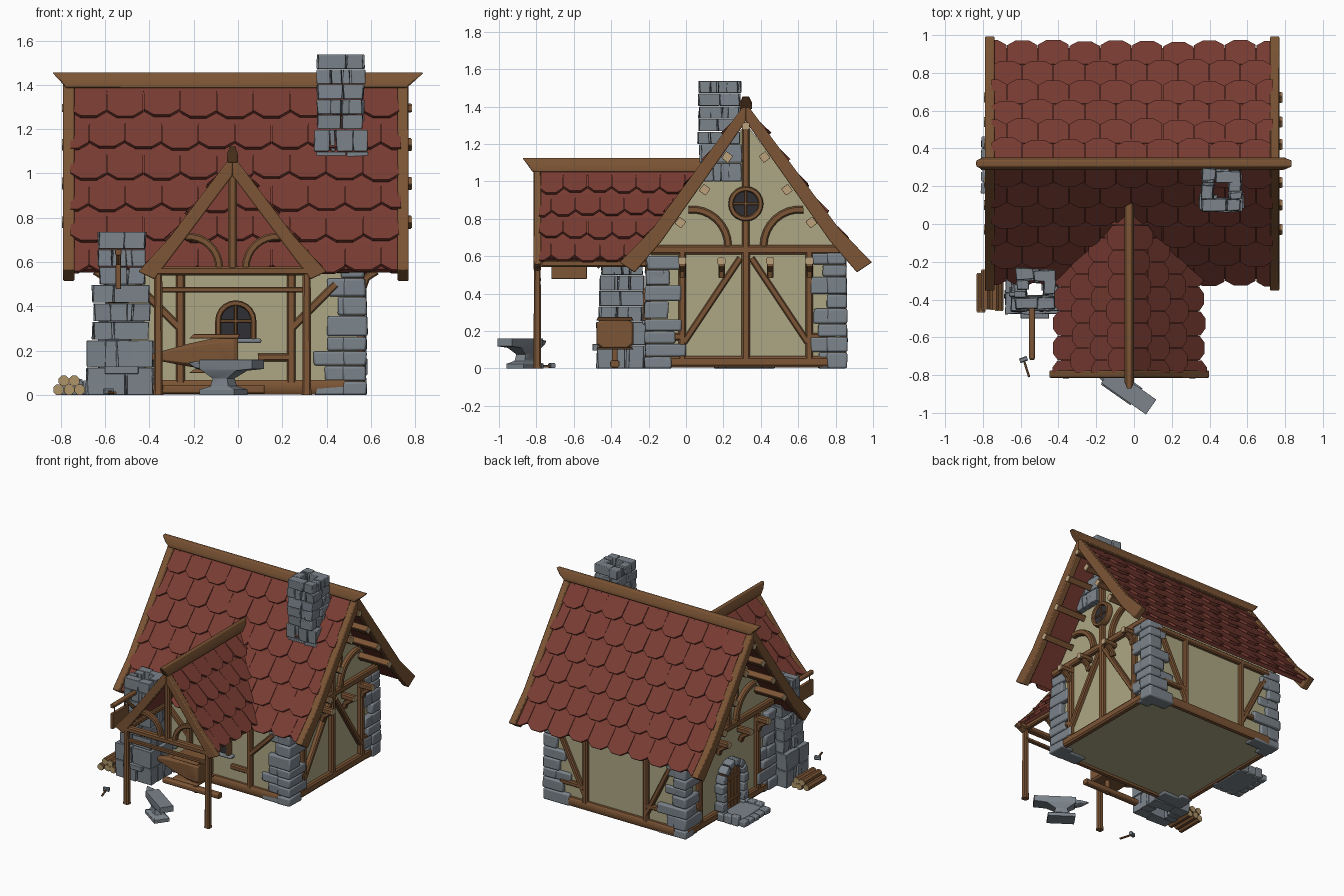
import bpy, bmesh, random
from math import sin, cos, pi, radians
from mathutils import Vector as V, Matrix

if "Cube" in bpy.data.objects:
    bpy.data.objects.remove(bpy.data.objects["Cube"])

random.seed(4)
R = random.uniform
COL = {"wood": (.2, .09, .035), "tile": (.19, .045, .032), "stone": (.2, .23, .26), "plaster": (.42, .39, .23),
       "glass": (.03, .03, .035), "endgrain": (.5, .36, .2), "log": (.42, .3, .14)}
MAT = {}
for k, c in COL.items():
    MAT[k] = bpy.data.materials.new(k)
    MAT[k].diffuse_color = (*c, 1)


def finish(bm, name, mat, bevel=0):
    bmesh.ops.recalc_face_normals(bm, faces=bm.faces)
    me = bpy.data.meshes.new(name)
    bm.to_mesh(me)
    bm.free()
    ob = bpy.data.objects.new(name, me)
    bpy.context.collection.objects.link(ob)
    me.materials.append(MAT[mat])
    if bevel:
        m = ob.modifiers.new("bevel", "BEVEL")
        m.width, m.segments = bevel, 2
    return ob


def loft(bm, rings, closed=False):
    rs = [[bm.verts.new(p) for p in r] for r in rings]
    n = len(rs[0])
    for a, b in zip(rs, rs[1:] + rs[:1] if closed else rs[1:]):
        for i in range(n):
            bm.faces.new((a[i], a[(i + 1) % n], b[(i + 1) % n], b[i]))
    if not closed:
        bm.faces.new(rs[0])
        bm.faces.new(rs[-1])


def box(bm, x0, x1, y0, y1, z0, z1, j=0):
    r = lambda: R(-j, j)
    loft(bm, [[(x + r(), y + r(), z) for x, y in ((x0, y0), (x1, y0), (x1, y1), (x0, y1))] for z in (z0, z1)])


def frustum(bm, *levels):
    loft(bm, [[(a, c, z), (b, c, z), (b, d, z), (a, d, z)] for z, a, b, c, d in levels])


def sweep(bm, path, w, h, n, scale=None, closed=False, c=.6):
    # chamfered rectangle along a path; w is measured along n
    path, n, rings = [V(p) for p in path], V(n), []
    N = len(path)
    for i, p in enumerate(path):
        a, b = (path[i - 1], path[(i + 1) % N]) if closed else (path[max(i - 1, 0)], path[min(i + 1, N - 1)])
        s = (b - a).normalized().cross(n).normalized()
        k = scale[i] / 2 if scale else .5
        rings.append([p + n * w * k * u + s * h * k * v for u, v in
                      ((1, -c), (1, c), (c, 1), (-c, 1), (-1, c), (-1, -c), (-c, -1), (c, -1))])
    loft(bm, rings, closed)


def arc(f, r, a0, a1, k=8):
    return [f(r * cos(radians(a0 + (a1 - a0) * i / k)), r * sin(radians(a0 + (a1 - a0) * i / k))) for i in range(k + 1)]


def prism(bm, pts, f, lo, hi):
    loft(bm, [[f(a, b, t) for a, b in pts] for t in (lo, hi)])


YZ = lambda y, z, x: (x, y, z)
XZ = lambda x, z, y: (x, y, z)
mirror = lambda half, c: [(c + a, b) for a, b in half] + [(c - a, b) for a, b in half[::-1] if a]
NX, NY, NZ = (1, 0, 0), (0, 1, 0), (0, 0, 1)

# plaster walls
bm = bmesh.new()
prism(bm, [(-.19, .015), (.83, .015), (.83, .64), (.32, 1.31), (-.19, .64)], YZ, -.56, .54)
finish(bm, "plaster_walls", "plaster")


# tiled roofs
def tile_roof(name, O, U, D, N, L, rows, lo, hi, width):
    O, U, D, N = V(O), V(U), V(D), V(N)
    bm = bmesh.new()
    at = lambda u, v, n: O + U * u + D * v + N * n
    quad = [(lo, 0), (hi(0), 0), (hi(L - .03), L - .03), (lo, L - .03)]
    loft(bm, [[at(u, v, n) for u, v in quad] for n in (-.025, .003)])
    step = L / rows
    for r in range(rows):
        v0, v1 = r * step, (r + 1) * step
        end = hi((v0 + v1) / 2)
        u = lo - (r % 2) * width / 2
        while u < end - .01:
            e, k = v1 + R(-.008, .008), R(.018, .03)
            pts = [(0, v0), (1, v0), (1, e - .035), (.72, e), (.28, e), (0, e - .035)]
            pts = [(min(max(u + p * (width - .003), lo), end), v) for p, v in pts]
            lift = lambda v: .004 + k * (v - v0) / step
            loft(bm, [[at(a, b, lift(b) - t) for a, b in pts] for t in (.018, 0)])
            u += width
    finish(bm, name, "tile")


for s, side in ((-1, "front"), (1, "back")):
    tile_roof(f"main_roof_{side}", (0, .32, 1.385), NX, (0, s * .598, -.801), (0, s * .801, .598), 1.05, 6,
              -.755, lambda v: .735, .165)
    tile_roof(f"porch_roof_{side}", (-.025, 0, 1.05), NY, (s * .616, 0, -.788), (s * .788, 0, .616), .615, 4,
              -.785, lambda v: .32 - (1.385 - 1.05 + .788 * v) / 1.34 + .03, .13)

# bargeboards and ridge beams
bm = bmesh.new()
half = [(0, 1.42), (.5, .745), (.675, .567), (.594, .513), (.45, .68), (0, 1.32)]
for lo, hi in ((-.79, -.738), (.72, .77)):
    for s in (-1, 1):
        prism(bm, [(.32 + s * a, b) for a, b in half], YZ, lo, hi)
for s in (-1, 1):
    prism(bm, [(-.025 + s * a, b) for a, b in
               [(0, 1.085), (.28, .715), (.425, .557), (.352, .522), (.24, .67), (0, .99)]], XZ, -.815, -.775)
frustum(bm, (1.385, -.775, .76, .287, .353), (1.42, -.805, .8, .287, .353), (1.455, -.838, .838, .303, .337))
frustum(bm, (1.05, -.05, 0, -.82, .08), (1.085, -.05, 0, -.845, .1), (1.125, -.037, -.013, -.875, .12))
finish(bm, "bargeboards_and_ridges", "wood", .006)

# gable timber framing, both ends
bm, ends = bmesh.new(), bmesh.new()
pane = bmesh.new()
for s in (-1, 1):
    x = -.01 + s * .56
    beam = lambda y0, z0, y1, z1, w=.04: sweep(bm, [(x, y0, z0), (x, y1, z1)], .045, w, NX)
    beam(-.2, .635, .84, .635, .05)
    beam(-.18, .035, .82, .035, .06)
    beam(.32, .65, .32, .79)
    beam(.32, .97, .32, 1.31)
    if s > 0:
        beam(.32, .05, .32, .62, .045)
    for m in (-1, 1):
        Y = lambda d: .32 + m * d
        beam(Y(.34), .05, Y(.34), .62)
        beam(Y(.35), .17, Y(.48), .17)
        if s > 0:
            beam(Y(.03), .59, Y(.33), .14, .035)
        sweep(bm, arc(lambda a, b: (x, Y(.29 - a), .655 + b), .195, 0, 95), .045, .04, NX)
        for d, z in ((.1, 1.13), (.22, .955), (.35, .78)):
            n = V((0, m * .8, .6))
            sweep(bm, [(x - s * .05, Y(d), z), (s * .785 - .005, Y(d), z)], .045, .045, n, c=.85)
            sweep(ends, [(s * .785 - .005, Y(d), z), (s * .79 - .005, Y(d), z)], .04, .04, n, c=.85)
        for d in (.13, .34):
            sweep(bm, [(x, Y(d), .575), (x + s * .1, Y(d), .575)], .042, .042, NY)
            sweep(bm, [(x + s * .015, Y(d), .49), (x + s * .03, Y(d), .53), (x + s * .075, Y(d), .56)], .035, .035, NY)
            sweep(ends, [(x + s * .1, Y(d), .575), (x + s * .106, Y(d), .575)], .04, .04, NY)
    sweep(bm, [(x, .32, 1.295), (s * .785 - .005, .32, 1.295)], .04, .04, NY)
    sweep(ends, [(s * .785 - .005, .32, 1.295), (s * .79 - .005, .32, 1.295)], .036, .036, NY)
    # round window
    rim = arc(lambda a, b: (x, .32 + a, .88 + b), .08, 0, 360, 20)[:-1]
    sweep(bm, rim, .06, .028, NX, closed=True)
    prism(pane, [(p[1], p[2]) for p in rim], YZ, x - .015, x + .015)
    sweep(bm, [(x + s * .012, .32, .8), (x + s * .012, .32, .96)], .02, .014, NX)
    sweep(bm, [(x + s * .012, .24, .88), (x + s * .012, .4, .88)], .02, .014, NX)
finish(bm, "gable_timbers", "wood")
finish(ends, "beam_ends", "endgrain")

# front and back wall framing
bm = bmesh.new()
for y in (-.195, .835):
    beam = lambda x0, z0, x1, z1, w=.04: sweep(bm, [(x0, y, z0), (x1, y, z1)], .045, w, NY)
    beam(-.5, .035, .5, .035, .065)
    beam(-.5, .57, .5, .57)
    for s in (-1, 1):
        beam(-.01 + s * .25, .05, -.01 + s * .25, .58)
        beam(-.01 + s * .45, .5, -.01 + s * .25, .3 if y < 0 else .1, .035)
        beam(-.01 + s * .25, .17, -.01 + s * (.1 if y < 0 else .45), .17, .035)
# arched front window
arch = [(-.09, -.2, .25)] + arc(lambda a, b: (-.01 + a, -.2, .335 + b), .08, 180, 0, 10) + [(.07, -.2, .25)]
sweep(bm, arch, .06, .026, NY)
prism(pane, [(p[0], p[2]) for p in arch], XZ, -.21, -.18)
sweep(bm, [(-.01, -.215, .25), (-.01, -.215, .41)], .02, .014, NY)
sweep(bm, [(-.09, -.215, .335), (.07, -.215, .335)], .02, .014, NY)
finish(bm, "wall_timbers", "wood")
finish(pane, "window_panes", "glass")

# porch frame
bm = bmesh.new()
for x in (-.36, .31):
    sweep(bm, [(x, -.795, 0), (x, -.795, .03), (x, -.795, .56)], .04, .04, NX, scale=(1.15, 1, .9))
    sweep(bm, [(x, -.8, .56), (x, -.2, .56)], .035, .035, NX)
sweep(bm, [(-.42, -.79, .56), (.37, -.79, .56)], .05, .04, NY)
sweep(bm, [(-.36, -.79, .475), (.31, -.79, .475)], .03, .025, NY)
sweep(bm, [(-.025, -.79, .57), (-.025, -.79, 1.03)], .04, .04, NY)
for s in (-1, 1):
    sweep(bm, arc(lambda a, b: (-.025 + s * (.2 - a), -.79, .575 + b), .14, 0, 95), .035, .035, NY)
finish(bm, "porch_frame", "wood")

# stone corner quoins
bm = bmesh.new()
for sx in (-1, 1):
    for sy in (-1, 1):
        cx, cy, z, k = -.01 + sx * .585, .32 + sy * .535, 0, 0
        while z < .58:
            h = min(R(.06, .095), .62 - z)
            a, b = (.11, .17) if k % 2 else (.16, .11)
            grow = .055 if z < .22 else 0
            for lx, ly in ((a + grow + R(-.01, .02), .1), (.1, b + grow * .5 + R(-.01, .02))):
                o = R(-.008, .008)
                xs, ys = sorted((cx + sx * o, cx - sx * lx)), sorted((cy + sy * o, cy - sy * ly))
                box(bm, *xs, *ys, z, z + h - .003, .004)
            z, k = z + h, k + 1
finish(bm, "corner_quoins", "stone", .01)


# hollow stone stacks
def stack(bm, x0, x1, y0, y1, z0, z1, n, t):
    h = (z1 - z0) / n
    for k in range(n):
        a, b = z0 + k * h, z0 + (k + 1) * h - .003
        i, j = (t, 0) if k % 2 else (0, t)
        for p, q in ((y0, y0 + t), (y1 - t, y1)):
            m, o = R(.35, .65) * (x1 - x0) + x0, R(-.008, .008)
            box(bm, x0 + i, m - .002, p + o, q + o, a, b, .005)
            box(bm, m + .002, x1 - i, p - o, q - o, a, b, .005)
        for p, q in ((x0, x0 + t), (x1 - t, x1)):
            m, o = R(.35, .65) * (y1 - y0) + y0, R(-.008, .008)
            box(bm, p + o, q + o, y0 + j, m - .002, a, b, .005)
            box(bm, p - o, q - o, m + .002, y1 - j, a, b, .005)


bm = bmesh.new()
stack(bm, .35, .585, .08, .3, 1.0, 1.2, 2, .065)
stack(bm, .36, .565, .07, .285, 1.2, 1.54, 5, .06)
finish(bm, "roof_chimney", "stone", .01)
bm = bmesh.new()
stack(bm, -.68, -.385, -.475, -.22, 0, .25, 2, .085)
stack(bm, -.65, -.405, -.46, -.23, .25, .5, 3, .075)
stack(bm, -.625, -.42, -.45, -.24, .5, .74, 3, .06)
box(bm, -.6, -.45, -.5, -.44, .095, .13)
finish(bm, "forge_stack", "stone", .01)

# doorway stones, sill and steps on the left side
bm = bmesh.new()
for m in (-1, 1):
    for k in range(4):
        box(bm, -.63, -.56, *sorted((.31 + m * .095, .31 + m * (.14 + .015 * (k % 2)))), k * .065, k * .065 + .062, .003)
for k in range(6):
    a, b = 180 - k * 30 - 2, 180 - (k + 1) * 30 + 2
    f = lambda y, z: (.31 + y, .26 + z)
    prism(bm, arc(f, .095, a, b, 2) + arc(f, .145, b, a, 2), YZ, -.63, -.56)
box(bm, -.76, -.57, .18, .44, 0, .045, .004)
for k in range(5):
    box(bm, -.81, -.755, .16 + k * .061, .218 + k * .061, 0, .03 + R(0, .015), .004)
for y in (.15, .43):
    for k in range(3):
        box(bm, -.76 + k * .06, -.703 + k * .06, y, y + .045, 0, .055 + R(0, .02), .004)
box(bm, .0 - .01, .105, -.235, -.18, .235, .255)
box(bm, -.11, .0 - .012, -.23, -.18, .237, .254)
finish(bm, "door_stones_and_steps", "stone", .007)
bm = bmesh.new()
for k in range(5):
    y = .31 + (k - 2) * .038
    box(bm, -.6, -.56, y - .018, y + .018, .03, .26 + (.095 ** 2 - (y - .31) ** 2) ** .5 - .004)
for z in (.1, .26):
    box(bm, -.61, -.59, .225, .395, z, z + .022)
finish(bm, "door", "wood", .003)

# hanging sign by the forge
bm = bmesh.new()
sweep(bm, [(-.54, -.42, .645), (-.54, -.715, .645)], .03, .03, NX)
sweep(bm, [(-.54, -.46, .54), (-.54, -.56, .64)], .022, .022, NX)
box(bm, -.552, -.528, -.72, -.53, .478, .59)
for y in (-.69, -.57):
    box(bm, -.544, -.536, y, y + .01, .58, .64)
finish(bm, "hanging_sign", "wood", .003)

# bellows on a stand
bm = bmesh.new()
sweep(bm, [(-.4, -.38, .17), (-.34, -.38, .175), (-.22, -.38, .18), (-.1, -.38, .185), (-.02, -.38, .185), (0, -.38, .185)],
      .2, .16, NY, scale=(.15, .3, .65, .92, 1, .9), c=.7)
for z, e in ((.255, .275), (.1, .115)):
    frustum(bm, (z, -.22, 0, -.48, -.28), (e, -.2, .01, -.47, -.29))
sweep(bm, [(-.08, -.38, 0), (-.08, -.38, .12)], .03, .03, NX)
sweep(bm, [(-.34, -.38, .025), (.12, -.38, .025)], .05, .04, NY)
finish(bm, "bellows", "wood", .004)

# anvil
bm = bmesh.new()
frustum(bm, (0, -.095, .095, -.055, .055), (.025, -.095, .095, -.055, .055), (.04, -.05, .05, -.035, .035),
        (.075, -.04, .04, -.03, .03), (.11, -.09, .1, -.045, .045), (.118, -.1, .19, -.048, .048), (.16, -.1, .19, -.048, .048))
sweep(bm, [(-.09, 0, .132), (-.14, 0, .136), (-.19, 0, .146)], .075, .045, NY, scale=(1, .75, .12))
bmesh.ops.transform(bm, verts=bm.verts, matrix=Matrix.Translation((-.065, -.86, 0)) @ Matrix.Rotation(radians(-35), 4, "Z"))
finish(bm, "anvil", "stone", .004)

# hammer on the ground
bm = bmesh.new()
sweep(bm, [(-.585, -.715, .012), (-.555, -.81, .01)], .012, .012, NZ)
finish(bm, "hammer_handle", "wood")
bm = bmesh.new()
sweep(bm, [(-.605, -.725, .015), (-.565, -.71, .015)], .028, .025, NZ)
finish(bm, "hammer_head", "stone")

# firewood pile
bm, ends = bmesh.new(), bmesh.new()
for row, n in enumerate((3, 2)):
    for k in range(n):
        x, z, y = -.81 + k * .048 + row * .024, .024 + row * .04, -.465 + R(0, .02)
        sweep(bm, [(x, y, z), (x, y + .2, z)], .047, .047, NX, c=.42)
        for e in (y - .004, y + .2):
            sweep(ends, [(x, e, z), (x, e + .004, z)], .043, .043, NX, c=.42)
finish(bm, "firewood", "wood")
finish(ends, "firewood_ends", "log")

for ob in bpy.context.collection.objects:
    ob.select_set(True)
    bpy.context.view_layer.objects.active = ob
bpy.ops.object.shade_smooth_by_angle(angle=radians(35))

for m in bpy.data.materials:
    if m.users and not m.is_grease_pencil:
        m.use_nodes = True
        m.node_tree.nodes["Principled BSDF"].inputs["Base Color"].default_value = m.diffuse_color
